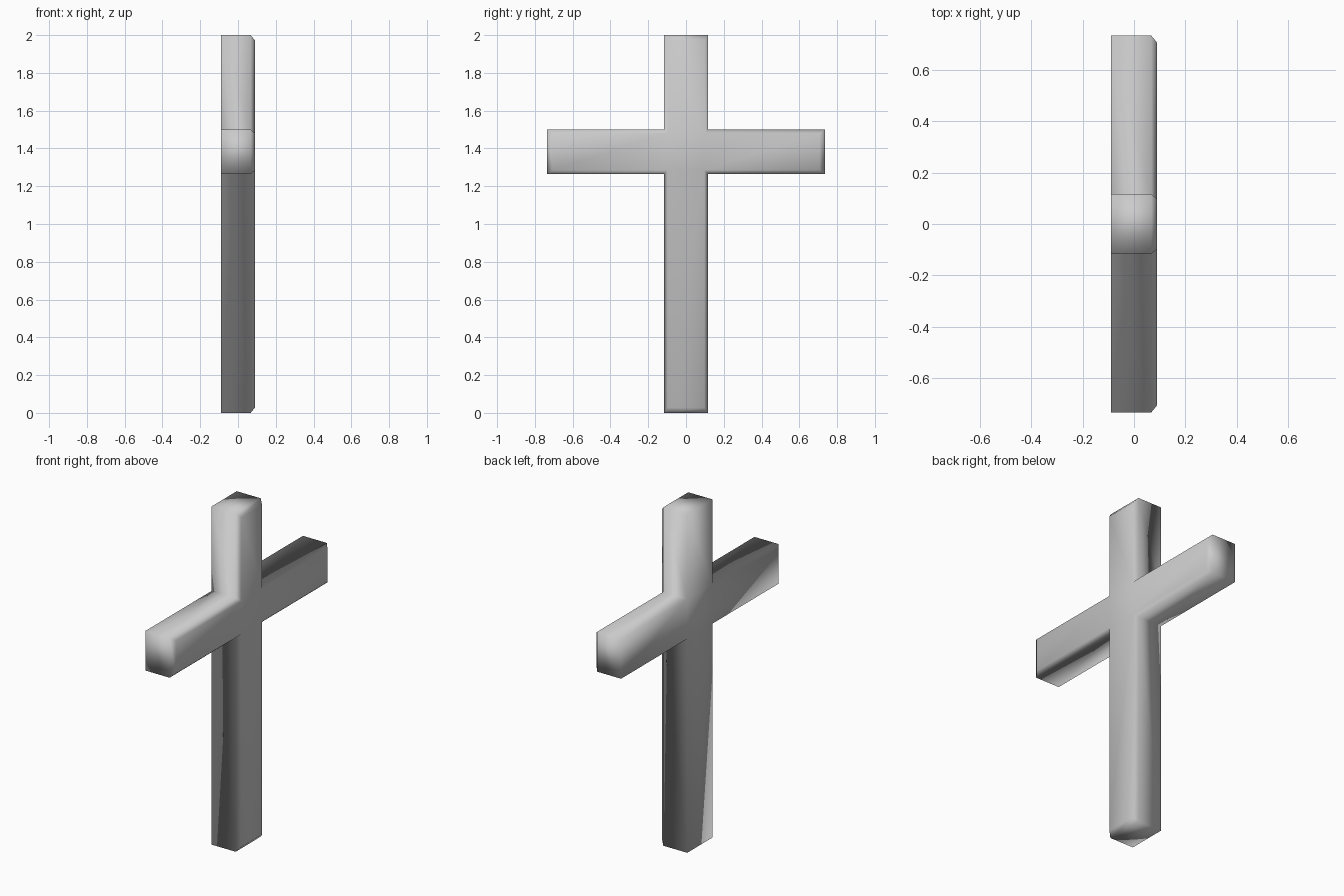
import bpy
import bmesh

# Remove the default cube
cube = bpy.data.objects.get("Cube")
if cube:
    bpy.data.objects.remove(cube, do_unlink=True)

# Single stone colour
grey = bpy.data.materials.new("light_grey")
grey.use_nodes = True
colour = (0.6, 0.6, 0.6, 1.0)
grey.diffuse_color = colour
grey.node_tree.nodes["Principled BSDF"].inputs["Base Color"].default_value = colour


def cross_outline(bm, x, side=0.0, end=0.0):
    """Twelve-point cross in the YZ plane, drawn in at its sides and ends."""
    w, a = 0.117 - side, 0.735 - end
    foot, top = end, 2.0 - end
    low, high = 1.265 + side, 1.5 - side
    points = [(-w, foot), (w, foot), (w, low), (a, low), (a, high), (w, high),
              (w, top), (-w, top), (-w, high), (-a, high), (-a, low), (-w, low)]
    return [bm.verts.new((x, y, z)) for y, z in points]


bm = bmesh.new()
rings = [cross_outline(bm, -0.09),
         cross_outline(bm, 0.067),
         cross_outline(bm, 0.09, side=0.02, end=0.028)]

# Side walls and the chamfer around the +x face
for inner, outer in zip(rings, rings[1:]):
    for i in range(len(inner)):
        j = (i + 1) % len(inner)
        bm.faces.new((inner[i], inner[j], outer[j], outer[i]))

# Flat faces: four limbs and the crossing
panels = [(0, 1, 2, 11), (2, 3, 4, 5), (5, 6, 7, 8), (8, 9, 10, 11), (2, 5, 8, 11)]
for panel in panels:
    bm.faces.new([rings[-1][i] for i in panel])
    bm.faces.new([rings[0][i] for i in reversed(panel)])

bmesh.ops.recalc_face_normals(bm, faces=bm.faces[:])
for face in bm.faces:
    face.smooth = True

mesh = bpy.data.meshes.new("cross")
bm.to_mesh(mesh)
bm.free()
mesh.materials.append(grey)
cross = bpy.data.objects.new("cross", mesh)
bpy.context.collection.objects.link(cross)
